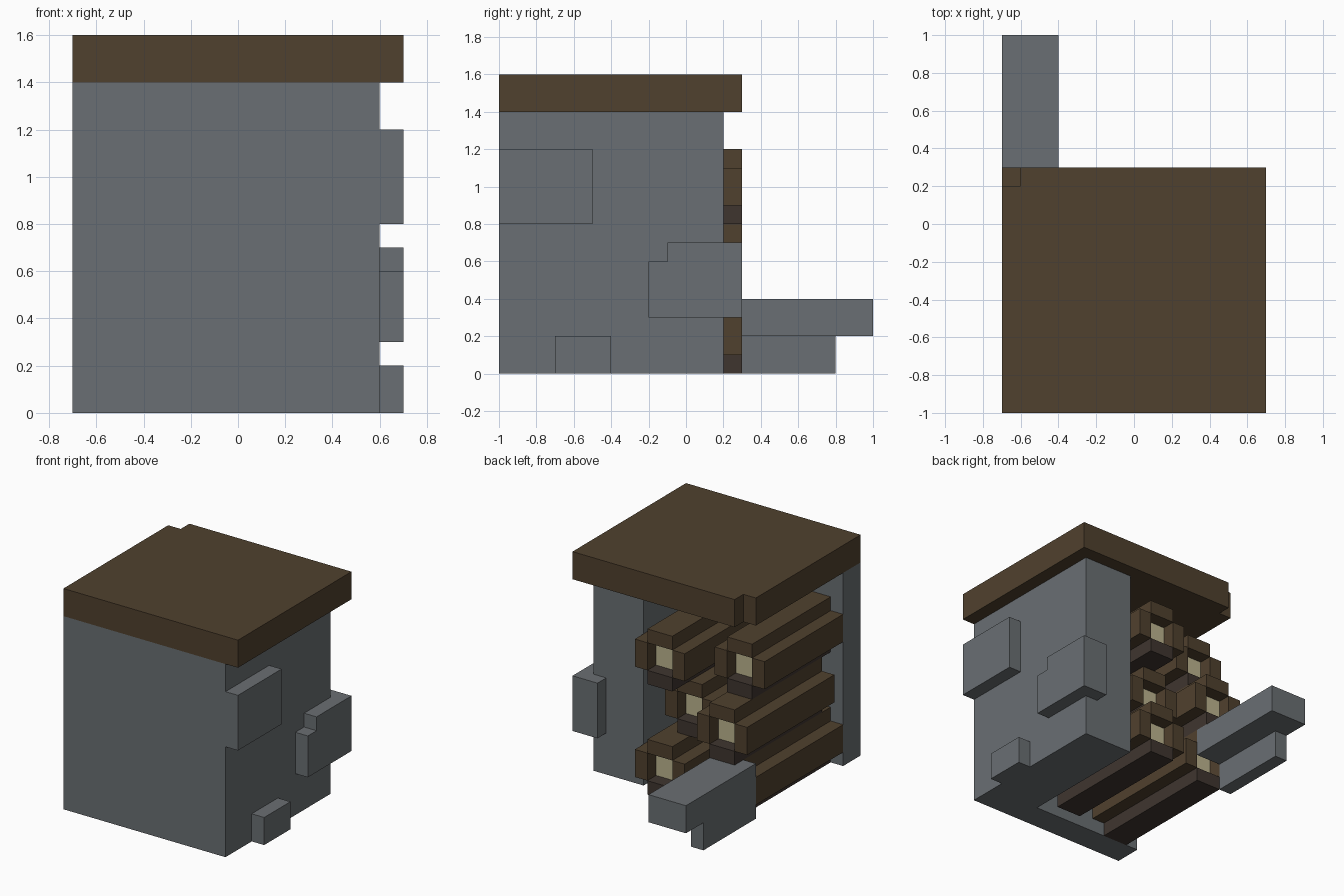
import bpy
import bmesh
from mathutils import Vector

default = bpy.data.objects.get("Cube")
if default:
    bpy.data.objects.remove(default, do_unlink=True)


def material(name, r, g, b):
    """Flat material from an sRGB colour, stored as linear."""
    colour = [(c / 255 / 12.92) if c < 10 else ((c / 255 + 0.055) / 1.055) ** 2.4
              for c in (r, g, b)] + [1.0]
    mat = bpy.data.materials.new(name)
    mat.use_nodes = True
    mat.diffuse_color = colour
    bsdf = next(n for n in mat.node_tree.nodes if n.type == 'BSDF_PRINCIPLED')
    bsdf.inputs["Base Color"].default_value = colour
    bsdf.inputs["Roughness"].default_value = 0.9
    return mat


STONE = material("grey stone", 106, 111, 115)
BARK = material("brown wood", 80, 65, 46)
DARK = material("dark bark", 63, 53, 47)
CUT = material("pale cut wood", 188, 179, 142)


def prism(name, profile, start, depth, mat):
    """Extrude a closed outline of 3D points along a depth vector."""
    bm = bmesh.new()
    base = bm.faces.new([bm.verts.new(Vector(p) + Vector(start)) for p in profile])
    top = bmesh.ops.extrude_face_region(bm, geom=[base])["geom"]
    bmesh.ops.translate(bm, vec=depth,
                        verts=[v for v in top if isinstance(v, bmesh.types.BMVert)])
    bmesh.ops.recalc_face_normals(bm, faces=bm.faces)
    mesh = bpy.data.meshes.new(name)
    bm.to_mesh(mesh)
    bm.free()
    mesh.materials.append(mat)
    obj = bpy.data.objects.new(name, mesh)
    bpy.context.collection.objects.link(obj)
    return obj


def box(name, x, y, z, mat):
    """Box from (low, high) ranges on each axis."""
    outline = [(x[0], y[0], 0), (x[1], y[0], 0), (x[1], y[1], 0), (x[0], y[1], 0)]
    return prism(name, outline, (0, 0, z[0]), (0, 0, z[1] - z[0]), mat)


# L-shaped stone wall: thin front, thick left side
wall = [(-0.7, -1), (0.6, -1), (0.6, 0.2), (0.2, 0.2), (0.2, -0.8), (-0.7, -0.8)]
prism("stone_wall", [(x, y, 0) for x, y in wall], (0, 0, 0), (0, 0, 1.4), STONE)

# Roof slab with one chipped back corner
roof = [(-0.7, -1), (0.7, -1), (0.7, 0.3), (-0.6, 0.3), (-0.6, 0.2), (-0.7, 0.2)]
prism("roof_slab", [(x, y, 0) for x, y in roof], (0, 0, 1.4), (0, 0, 0.2), BARK)

# Raised stones on the side wall
box("upper_raised_stone", (0.6, 0.7), (-1, -0.5), (0.8, 1.2), STONE)
box("lower_raised_stone", (0.6, 0.7), (-0.7, -0.4), (0, 0.2), STONE)
corner = [(-0.2, 0.3), (0.3, 0.3), (0.3, 0.7), (-0.1, 0.7), (-0.1, 0.6), (-0.2, 0.6)]
prism("corner_raised_stone", [(0, y, z) for y, z in corner],
      (0.6, 0, 0), (0.1, 0, 0), STONE)
box("corner_stone_return", (0.5, 0.6), (0.2, 0.3), (0.3, 0.7), STONE)

# Stone ledge behind the logs, on a narrow footing
box("stone_ledge", (-0.7, -0.4), (0.2, 1.0), (0.2, 0.4), STONE)
box("ledge_footing", (-0.7, -0.6), (0.2, 0.8), (0, 0.2), STONE)


def log(name, cx, cz, end):
    """Square pale core wrapped by four bark strips that overhang its ends."""
    length = (end - 1.0, end)
    box(name + "_core", (cx - 0.1, cx + 0.1), (end - 0.9, end - 0.1),
        (cz - 0.1, cz + 0.1), CUT)
    for side, dx, dz in (("left", 1, 0), ("right", -1, 0), ("top", 0, 1), ("bottom", 0, -1)):
        px, pz = cx + dx * 0.15, cz + dz * 0.15
        hx, hz = (0.05, 0.1) if dx else (0.1, 0.05)
        box(f"{name}_bark_{side}", (px - hx, px + hx), length, (pz - hz, pz + hz),
            DARK if side == "bottom" else BARK)


# Stacked logs: centre x, centre z, back end
stack = [(0, 1.0, 0.3), (-0.5, 1.0, 0.1), (-0.1, 0.6, 0.1),
         (-0.5, 0.6, 0.3), (0, 0.2, 0.3), (-0.5, 0.2, 0.2)]
for i, (cx, cz, end) in enumerate(stack, 1):
    log(f"log_{i}", cx, cz, end)
